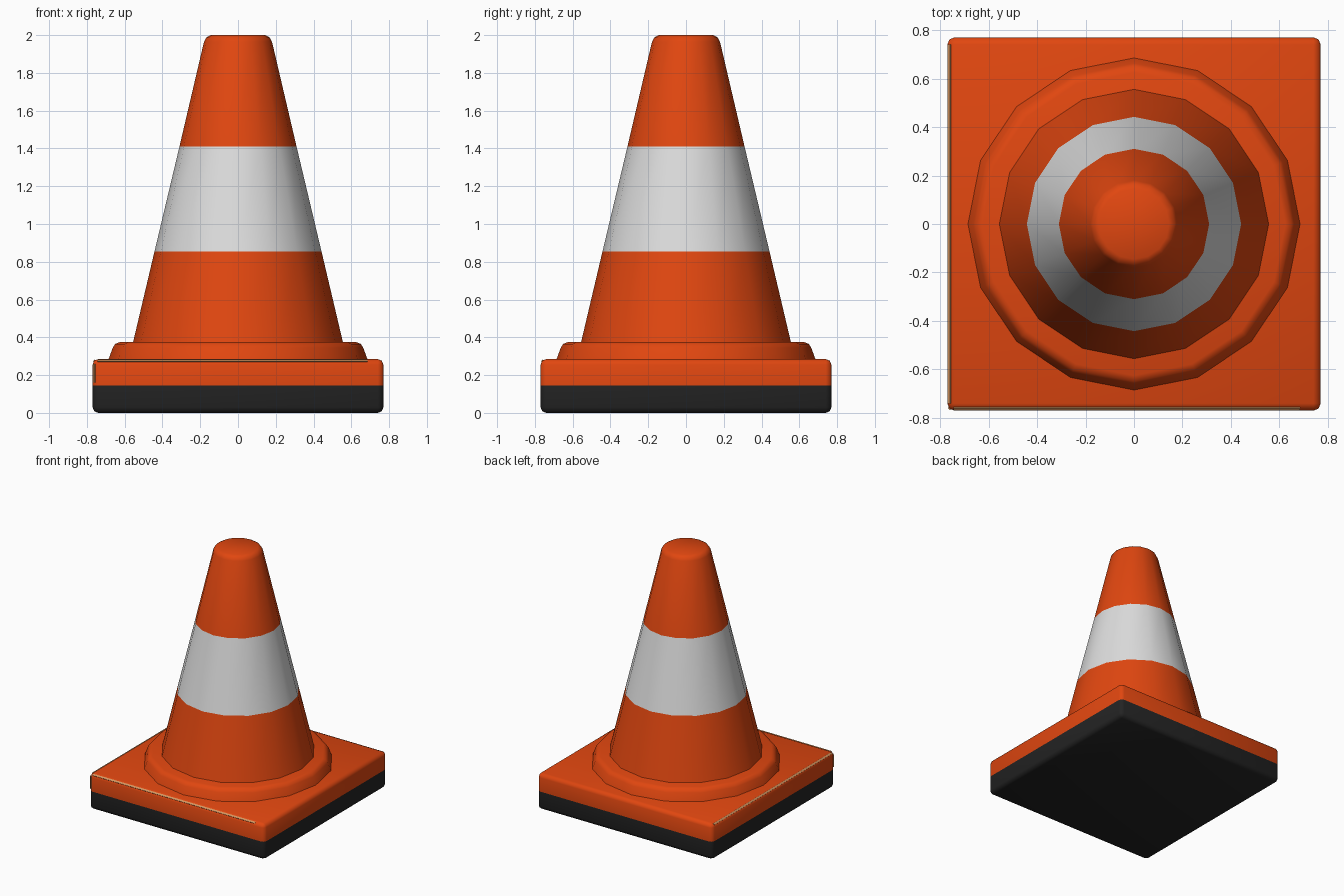
import bpy, bmesh
from math import pi, sin, cos, radians
from mathutils import Matrix

old = bpy.data.objects.get("Cube")
if old:
    bpy.data.objects.remove(old, do_unlink=True)


def material(name, rgb):
    m = bpy.data.materials.new(name)
    m.use_nodes = True
    m.diffuse_color = (*rgb, 1)
    m.node_tree.nodes["Principled BSDF"].inputs["Base Color"].default_value = (*rgb, 1)
    return m


orange = material("orange plastic", (0.75, 0.062, 0.005))
white = material("white band", (0.72, 0.72, 0.72))
rubber = material("black rubber", (0.017, 0.017, 0.017))
tan = material("worn edge tan", (0.68, 0.31, 0.12))


def finish(name, bm, mats, smooth=True):
    bmesh.ops.recalc_face_normals(bm, faces=bm.faces)
    mesh = bpy.data.meshes.new(name)
    bm.to_mesh(mesh)
    bm.free()
    for m in mats:
        mesh.materials.append(m)
    ob = bpy.data.objects.new(name, mesh)
    bpy.context.collection.objects.link(ob)
    if smooth:
        bpy.ops.object.select_all(action="DESELECT")
        ob.select_set(True)
        bpy.context.view_layer.objects.active = ob
        bpy.ops.object.shade_smooth_by_angle(angle=radians(50))
    return ob


def lathe(profile, sides=16):
    """Capped solid of revolution from (radius, height) points."""
    bm = bmesh.new()
    rings = [[bm.verts.new((r * cos(2 * pi * i / sides), r * sin(2 * pi * i / sides), z))
              for i in range(sides)] for r, z in profile]
    for low, high in zip(rings, rings[1:]):
        for i in range(sides):
            j = (i + 1) % sides
            bm.faces.new((low[i], low[j], high[j], high[i]))
    bm.faces.new(rings[0])
    bm.faces.new(rings[-1])
    return bm


# Square base: rounded slab, lower half rubber
HALF, TOP, SPLIT, ROUND = 0.77, 0.285, 0.145, 0.03
bm = bmesh.new()
bmesh.ops.create_cube(bm, size=1, matrix=Matrix.Translation((0, 0, TOP / 2))
                      @ Matrix.Diagonal((2 * HALF, 2 * HALF, TOP, 1)))
bmesh.ops.bevel(bm, geom=bm.edges[:], offset=ROUND, segments=2, profile=0.5, affect="EDGES")
bmesh.ops.bisect_plane(bm, geom=bm.verts[:] + bm.edges[:] + bm.faces[:],
                       plane_co=(0, 0, SPLIT), plane_no=(0, 0, 1))
for f in bm.faces:
    f.material_index = int(f.calc_center_median().z < SPLIT)
finish("base_slab", bm, [orange, rubber])

# Raised collar around the cone foot
finish("collar", lathe([(0.69, 0.27), (0.685, 0.285), (0.663, 0.345),
                        (0.65, 0.365), (0.625, 0.375)]), [orange])

# Cone body with a white band
bm = lathe([(0.56, 0.355), (0.442, 0.855), (0.31, 1.41), (0.18, 1.965),
            (0.168, 1.987), (0.145, 2.0)])
for f in bm.faces:
    f.material_index = int(0.9 < f.calc_center_median().z < 1.35)
finish("cone_body", bm, [orange, white])


# Worn strips along the slab edges
def strip(name, centre, length, rotation):
    bm = bmesh.new()
    bmesh.ops.create_cube(bm, size=1, matrix=Matrix.Translation(centre) @ rotation
                          @ Matrix.Diagonal((length, 0.014, 0.006, 1)))
    finish(name, bm, [tan], smooth=False)


edge = HALF - ROUND * (1 - cos(pi / 4))
height = TOP - ROUND * (1 - cos(pi / 4))
tilt = Matrix.Rotation(pi / 4, 4, "X")
turn = Matrix.Rotation(-pi / 2, 4, "Z")
strip("front_wear", (-0.03, -edge, height), 1.43, tilt)
strip("right_wear", (-edge, 0, height), 1.48, turn @ tilt)
strip("corner_wear", (-edge, -edge, 0.21), 0.1,
      Matrix.Rotation(-pi / 4, 4, "Z") @ Matrix.Rotation(pi / 2, 4, "Y")
      @ Matrix.Rotation(pi / 2, 4, "X"))
